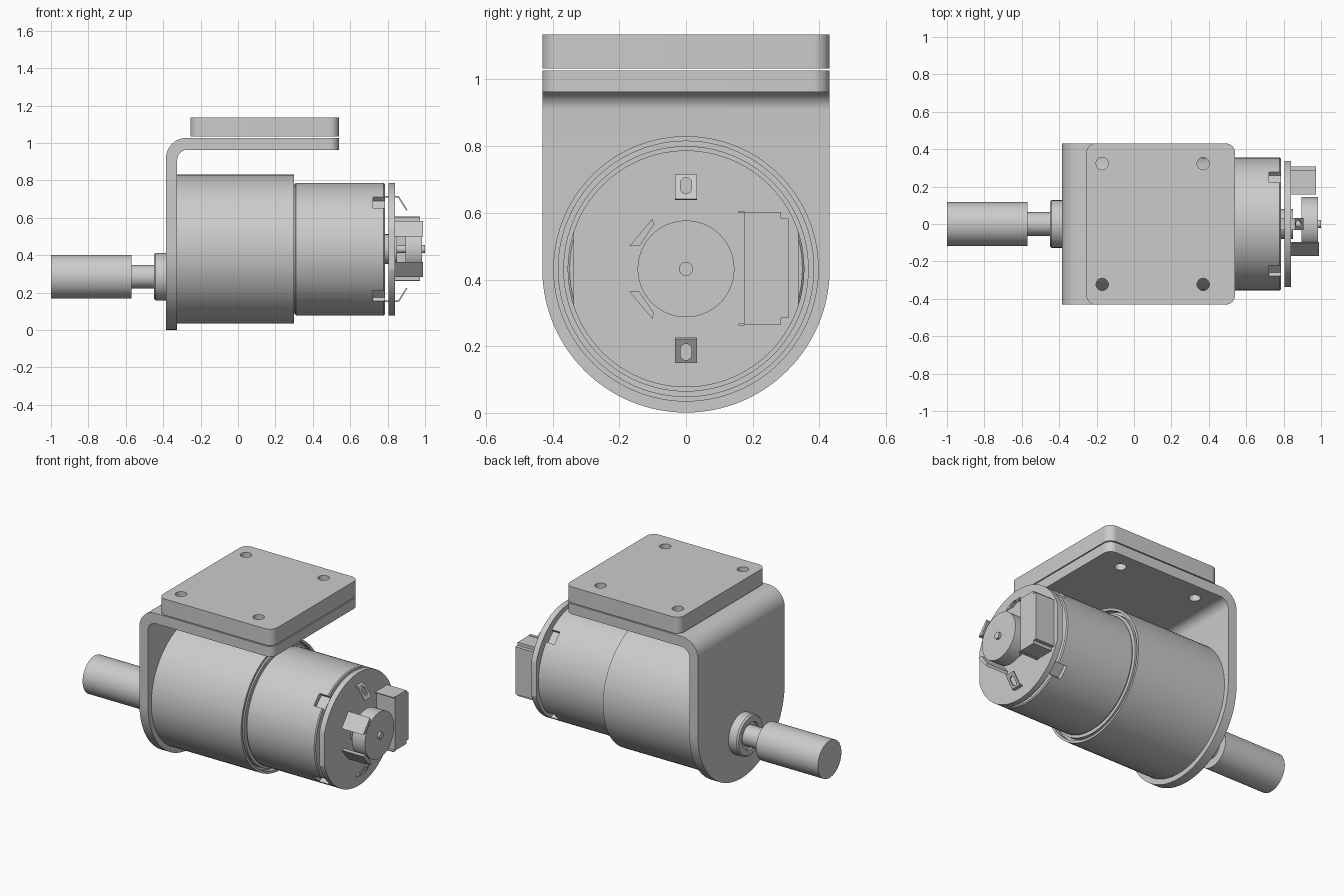
import bpy, bmesh
from math import sin, cos, pi, radians
from mathutils import Vector, Matrix

if "Cube" in bpy.data.objects:
    bpy.data.objects.remove(bpy.data.objects["Cube"])

GREY = (0.6, 0.6, 0.6, 1)
metal = bpy.data.materials.new("plain grey")
metal.use_nodes = True
metal.diffuse_color = GREY
metal.node_tree.nodes["Principled BSDF"].inputs["Base Color"].default_value = GREY

AXIS_Z = 0.432      # motor axis height
SHAFT_Z = 0.285     # offset output shaft height


def finish(name, bm):
    bmesh.ops.recalc_face_normals(bm, faces=bm.faces)
    mesh = bpy.data.meshes.new(name)
    bm.to_mesh(mesh)
    bm.free()
    mesh.materials.append(metal)
    obj = bpy.data.objects.new(name, mesh)
    bpy.context.collection.objects.link(obj)
    smooth(obj)
    return obj


def smooth(obj):
    bpy.ops.object.select_all(action='DESELECT')
    obj.select_set(True)
    bpy.context.view_layer.objects.active = obj
    bpy.ops.object.shade_smooth_by_angle(angle=radians(30))


def arc(cx, cy, r, start, end, n=12):
    """Points on an arc, angles in degrees."""
    angles = [radians(start + (end - start) * i / n) for i in range(n + 1)]
    return [(cx + r * cos(a), cy + r * sin(a)) for a in angles]


def prism(name, outline, axis, lo, hi):
    """Extrude a 2D outline along x, y or z."""
    place = {'x': lambda p, t: (t, p[0], p[1]),
             'y': lambda p, t: (p[0], t, p[1]),
             'z': lambda p, t: (p[0], p[1], t)}[axis]
    bm = bmesh.new()
    a = [bm.verts.new(place(p, lo)) for p in outline]
    b = [bm.verts.new(place(p, hi)) for p in outline]
    bm.faces.new(a)
    bm.faces.new(b)
    for i in range(len(a)):
        j = (i + 1) % len(a)
        bm.faces.new((a[i], a[j], b[j], b[i]))
    return finish(name, bm)


def box(name, x, y, z):
    return prism(name, [(x[0], y[0]), (x[1], y[0]), (x[1], y[1]), (x[0], y[1])], 'z', *z)


def lathe(name, profile, z, n=96):
    """Revolve (x, radius) points around a line parallel to x."""
    bm = bmesh.new()
    rings = [[bm.verts.new((x, r * cos(2 * pi * i / n), z + r * sin(2 * pi * i / n)))
              for i in range(n)] for x, r in profile]
    for a, b in zip(rings, rings[1:]):
        for i in range(n):
            j = (i + 1) % n
            bm.faces.new((a[i], a[j], b[j], b[i]))
    bm.faces.new(rings[0])
    bm.faces.new(rings[-1])
    return finish(name, bm)


def boolean(obj, cutter, operation='DIFFERENCE'):
    cutter.hide_render = True
    mod = obj.modifiers.new("cut", 'BOOLEAN')
    mod.operation = operation
    mod.solver = 'EXACT'
    mod.object = cutter
    bpy.ops.object.select_all(action='DESELECT')
    bpy.context.view_layer.objects.active = obj
    obj.select_set(True)
    bpy.ops.object.modifier_apply(modifier=mod.name)
    bpy.data.objects.remove(cutter)
    smooth(obj)


def rounded(x0, x1, half, r):
    return (arc(x1 - r, half - r, r, 0, 90) + arc(x0 + r, half - r, r, 90, 180)
            + arc(x0 + r, r - half, r, 180, 270) + arc(x1 - r, r - half, r, 270, 360))


# Bent bracket: L profile trimmed by a U outline and a rounded top outline
L = ([(-0.325, -0.02)] + arc(-0.27, 0.908, 0.055, 180, 90)
     + [(0.54, 0.963), (0.54, 1.027)] + arc(-0.275, 0.917, 0.11, 90, 180)
     + [(-0.385, -0.02)])
bracket = prism("bracket", L, 'y', -0.44, 0.44)
U = arc(0, AXIS_Z, 0.431, 180, 360, 64) + [(0.431, 1.2), (-0.431, 1.2)]
boolean(bracket, prism("outline_cutter", U, 'x', -0.6, 0.7), 'INTERSECT')
boolean(bracket, prism("corner_cutter", rounded(-0.6, 0.54, 0.431, 0.05), 'z', -0.1, 1.2),
        'INTERSECT')

# Spacer plate on top
spacer = prism("mounting_plate", rounded(-0.255, 0.54, 0.431, 0.05), 'z', 1.033, 1.135)

# Screw holes through both plates
for part in (bracket, spacer):
    for x in (-0.17, 0.37):
        for y in (-0.323, 0.323):
            boolean(part, prism("hole_cutter", arc(x, y, 0.033, 0, 348.75, 31), 'z', 0.9, 1.2))

# Gearbox with a grooved rear rim, and the motor can
lathe("gearbox", [(-0.325, 0.398), (0.3, 0.398), (0.3, 0.383), (0.27, 0.383),
                  (0.27, 0.368), (0.3, 0.368), (0.3, 0.3)], AXIS_Z)
motor = lathe("motor_can", [(0.295, 0.345), (0.305, 0.345), (0.305, 0.349), (0.311, 0.355),
                            (0.779, 0.355), (0.785, 0.349)], AXIS_Z)
for k in range(4):
    slot = box("slot_cutter", (0.722, 0.82), (0.325, 0.42), (-0.04, 0.04))
    turn = Matrix.Rotation(pi / 4 + k * pi / 2, 4, 'X')
    slot.data.transform(Matrix.Translation((0, 0, AXIS_Z)) @ turn)
    boolean(motor, slot)

# Rear circuit board with two flat sides
board = lathe("rear_board", [(0.805, 0.355), (0.84, 0.355)], AXIS_Z)
boolean(board, box("flat_cutter", (0.7, 0.9), (-0.338, 0.338), (0, 1)), 'INTERSECT')
lathe("rear_bearing", [(0.78, 0.08), (0.85, 0.08)], AXIS_Z, 48)

# Encoder magnet wheel on the rear axle
lathe("encoder_wheel", [(0.895, 0.145), (0.985, 0.145)], AXIS_Z)
lathe("rear_axle", [(0.84, 0.021), (1.0, 0.021)], AXIS_Z, 32)

# Connector housing
box("connector_body", (0.84, 0.972), (0.175, 0.285), (0.265, 0.603))
box("connector_back", (0.84, 0.972), (0.285, 0.308), (0.285, 0.583))
for z in (0.262, 0.6):
    box("connector_lip", (0.84, 0.972), (0.157, 0.176), (z, z + 0.006))

# Mirrored pairs: hall sensors and solder terminals
for side, label in ((1, "upper"), (-1, "lower")):
    def mirror(points):
        return [(a, AXIS_Z + side * b) for a, b in points]

    prism(label + "_sensor", mirror([(-0.17, 0.068), (-0.14, 0.068), (-0.096, 0.133),
                                     (-0.101, 0.15)]), 'x', 0.84, 0.99)
    strip = mirror([(0.78, 0.275), (0.856, 0.275), (0.9, 0.206), (0.906, 0.21),
                    (0.86, 0.283), (0.78, 0.283)])
    tab = prism(label + "_terminal", strip, 'y', -0.033, 0.033)
    eye = arc(0, 0.257, 0.017, 0, 180) + arc(0, 0.242, 0.017, 180, 360)
    boolean(tab, prism("eye_cutter", mirror(eye), 'x', 0.85, 0.95))

# Output side: boss, shaft and coupling
lathe("shaft_boss", [(-0.36, 0.127), (-0.44, 0.127), (-0.45, 0.119), (-0.45, 0.085),
                     (-0.435, 0.085)], SHAFT_Z, 64)
lathe("output_shaft", [(-0.4, 0.063), (-0.58, 0.063)], SHAFT_Z, 48)
lathe("shaft_coupling", [(-0.57, 0.117), (-1.0, 0.117)], SHAFT_Z, 64)
